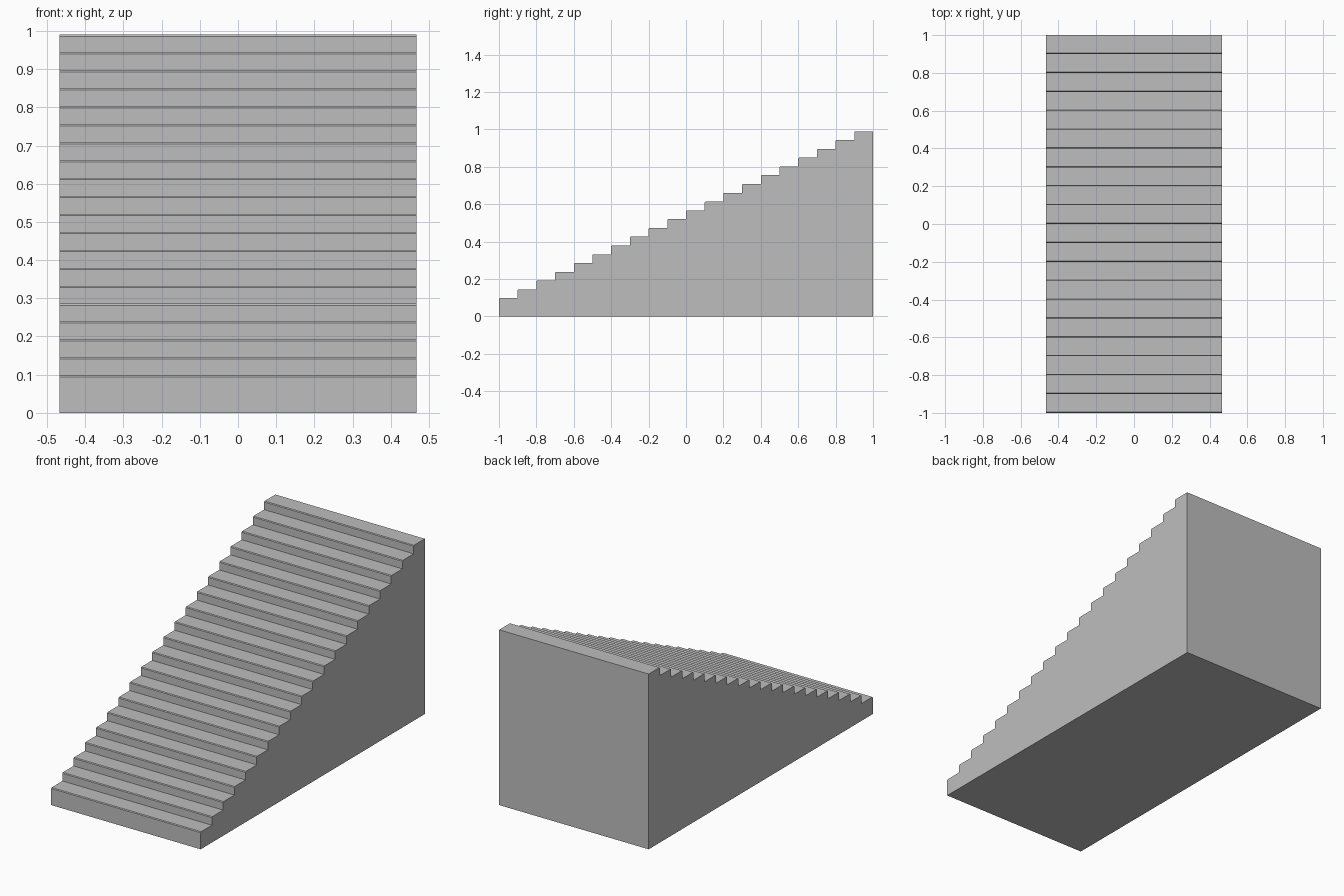
import bpy, bmesh

cube = bpy.data.objects.get("Cube")
if cube:
    bpy.data.objects.remove(cube, do_unlink=True)

STEPS, DEPTH = 20, 0.1
HALF_WIDTH = 0.467
FIRST, TOP = 0.098, 0.99
RISE = (TOP - FIRST) / (STEPS - 1)
NOSE = 0.004  # small chamfer on each tread's front edge

# Stone colour
stone = bpy.data.materials.new("grey stone")
stone.use_nodes = True
colour = (0.515, 0.515, 0.515, 1)
stone.diffuse_color = colour
stone.node_tree.nodes["Principled BSDF"].inputs["Base Color"].default_value = colour

# Stepped side profile as (y, z)
profile = [(1, 0), (-1, 0)]
for i in range(STEPS):
    y, z = -1 + i * DEPTH, FIRST + i * RISE
    if i:
        profile.append((y, z - RISE))
    profile += [(y, z - NOSE), (y + NOSE, z)]
profile.append((1, TOP))

# Solid flight: profile extruded across the width
bm = bmesh.new()
side = bm.faces.new([bm.verts.new((-HALF_WIDTH, y, z)) for y, z in profile])
result = bmesh.ops.extrude_face_region(bm, geom=[side], use_keep_orig=True)
moved = [g for g in result["geom"] if isinstance(g, bmesh.types.BMVert)]
bmesh.ops.translate(bm, verts=moved, vec=(2 * HALF_WIDTH, 0, 0))
bmesh.ops.recalc_face_normals(bm, faces=bm.faces)

mesh = bpy.data.meshes.new("staircase")
bm.to_mesh(mesh)
bm.free()
mesh.materials.append(stone)
staircase = bpy.data.objects.new("staircase", mesh)
bpy.context.collection.objects.link(staircase)
